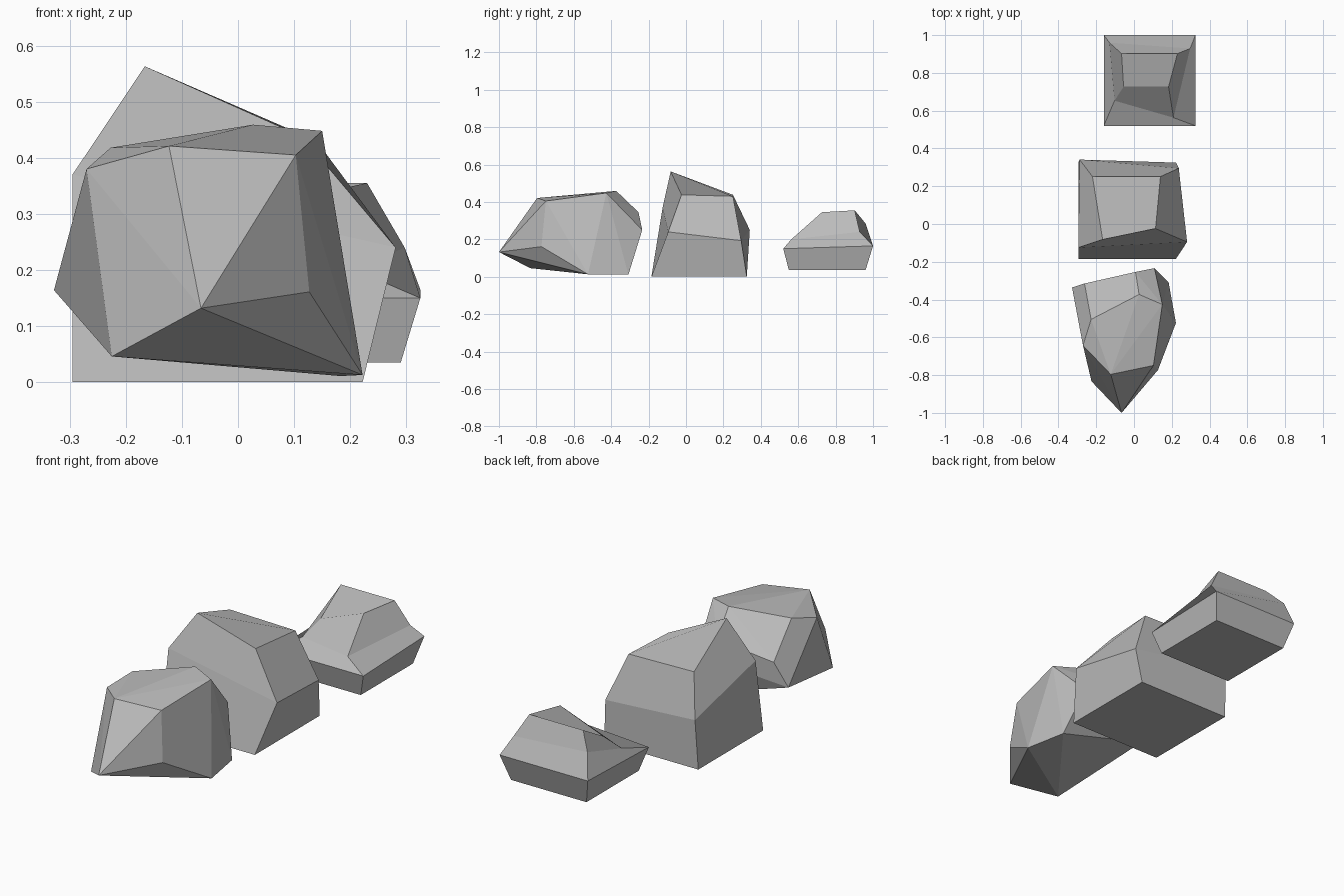
import bpy
import bmesh

cube = bpy.data.objects.get("Cube")
if cube:
    bpy.data.objects.remove(cube, do_unlink=True)

stone = bpy.data.materials.new("grey stone")
stone.use_nodes = True
GREY = (0.5, 0.5, 0.5, 1)
stone.diffuse_color = GREY
stone.node_tree.nodes["Principled BSDF"].inputs["Base Color"].default_value = GREY


def finish(bm, name):
    bmesh.ops.recalc_face_normals(bm, faces=bm.faces)
    mesh = bpy.data.meshes.new(name)
    bm.to_mesh(mesh)
    bm.free()
    mesh.materials.append(stone)
    obj = bpy.data.objects.new(name, mesh)
    bpy.context.collection.objects.link(obj)


def ringed_rock(name, rings):
    """Stack four-cornered rings, bottom to top, and cap both ends."""
    bm = bmesh.new()
    loops = [[bm.verts.new(p) for p in ring] for ring in rings]
    for low, high in zip(loops, loops[1:]):
        for i in range(4):
            j = (i + 1) % 4
            bm.faces.new((low[i], low[j], high[j], high[i]))
    bm.faces.new(loops[0][::-1])
    bm.faces.new(loops[-1])
    finish(bm, name)


def chipped_rock(name, corners):
    """Wrap the corner points in flat facets."""
    bm = bmesh.new()
    for p in corners:
        bm.verts.new(p)
    bmesh.ops.convex_hull(bm, input=bm.verts)
    bmesh.ops.dissolve_limit(bm, angle_limit=0.04, verts=bm.verts, edges=bm.edges)
    finish(bm, name)


def rectangle(x0, x1, y0, y1, z):
    return [(x0, y0, z), (x1, y0, z), (x1, y1, z), (x0, y1, z)]


# Low rock at the back, flared from its base and chipped on the left
ringed_rock("back_rock", [
    rectangle(-.125, .29, .55, .96, .035),
    [(-.16, .52, .15), (.325, .52, .15), (.325, 1, .165), (-.16, 1, .165)],
    [(-.103, .653, .18), (.209, .563, .2), (.297, .929, .24), (-.13, .96, .285)],
    [(-.055, .727, .255), (.183, .727, .345), (.23, .902, .355), (-.066, .902, .355)],
])

# Tall peaked rock in the middle
ringed_rock("middle_rock", [
    rectangle(-.295, .222, -.185, .325, 0),
    [(-.295, -.125, .37), (.281, -.095, .24), (.237, .295, .193), (-.288, .341, .25)],
    [(-.166, -.082, .563), (.114, -.024, .438), (.14, .251, .43), (-.22, .251, .438)],
])

# Pointed rock at the front
chipped_rock("front_rock", [
    # crown
    (-.27, -.643, .38), (-.123, -.796, .421), (.103, -.749, .405),
    (.15, -.426, .448), (.027, -.373, .459), (-.227, -.505, .418),
    # nose
    (-.225, -.833, .046), (-.066, -1, .132), (.127, -.773, .161),
    # base and back
    (.222, -.524, .013), (.183, -.308, .011), (-.328, -.336, .164),
    (-.262, -.315, .28), (.008, -.254, .345), (.108, -.234, .25),
])
